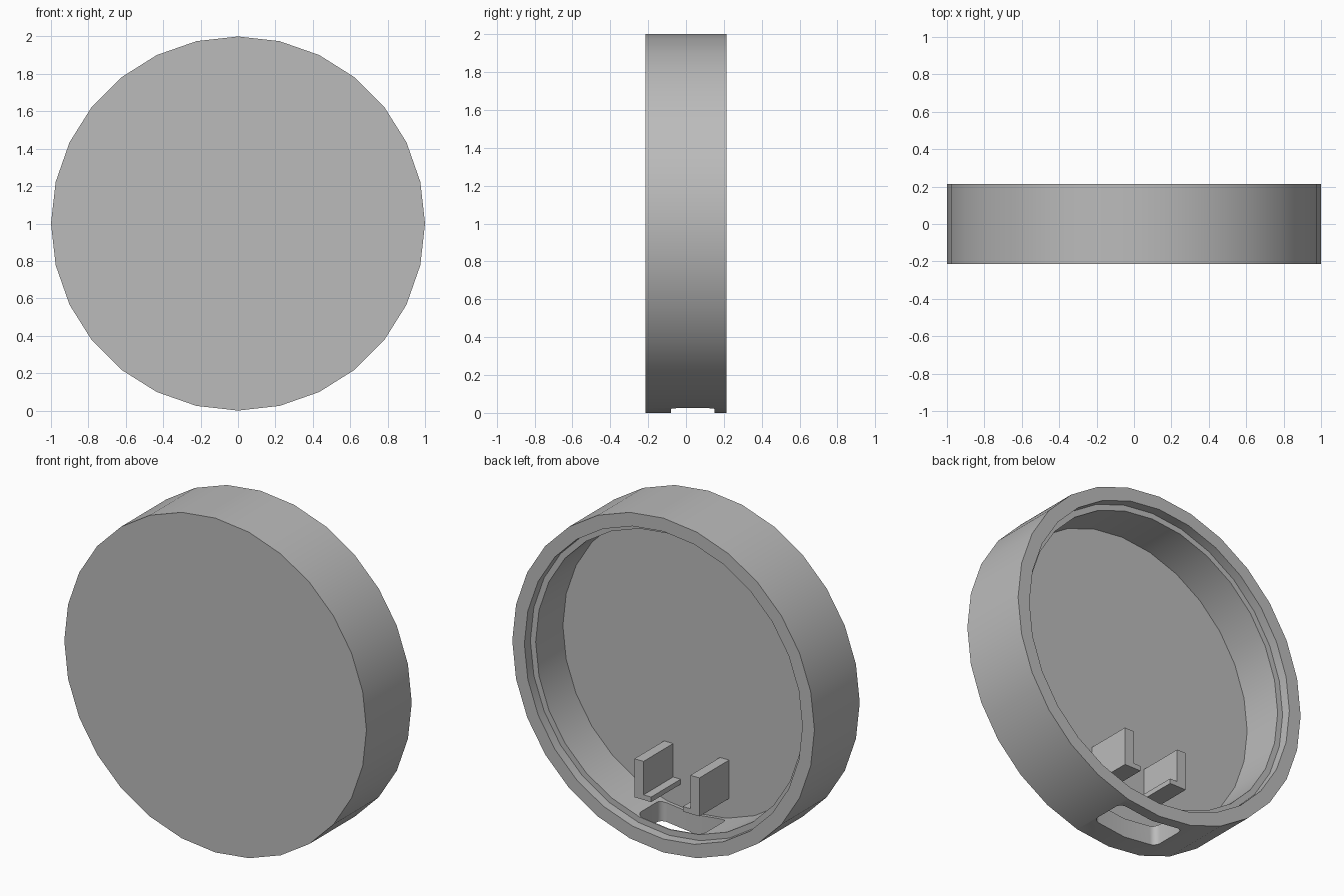
import bpy, bmesh
from math import cos, sin, pi, radians

SIDES = 28
HALF = 0.214      # half depth of the case
FLOOR = -0.10     # inside face of the closed front

cube = bpy.data.objects.get("Cube")
if cube:
    bpy.data.objects.remove(cube, do_unlink=True)

grey = bpy.data.materials.new("plain grey")
grey.use_nodes = True
colour = (0.5, 0.5, 0.5, 1)
grey.diffuse_color = colour
grey.node_tree.nodes["Principled BSDF"].inputs["Base Color"].default_value = colour


def make_object(name, bm):
    bmesh.ops.recalc_face_normals(bm, faces=bm.faces)
    mesh = bpy.data.meshes.new(name)
    bm.to_mesh(mesh)
    bm.free()
    mesh.materials.append(grey)
    obj = bpy.data.objects.new(name, mesh)
    bpy.context.collection.objects.link(obj)
    return obj


def prism(name, outline, start, end, axis):
    """Extrude a 2D outline along y or z."""
    bm = bmesh.new()
    place = (lambda a, b, t: (a, t, b)) if axis == "y" else (lambda a, b, t: (a, b, t))
    face = bm.faces.new([bm.verts.new(place(a, b, start)) for a, b in outline])
    grown = bmesh.ops.extrude_face_region(bm, geom=[face])["geom"]
    shift = place(0, 0, end - start)
    bmesh.ops.translate(bm, vec=shift, verts=[v for v in grown if isinstance(v, bmesh.types.BMVert)])
    return make_object(name, bm)


# Round case: closed front, open back with a stepped rim
profile = [(1, -HALF), (1, HALF), (0.92, HALF), (0.92, 0.157), (0.885, 0.157), (0.885, FLOOR)]
bm = bmesh.new()
rings = []
for r, y in profile:
    angles = [2 * pi * i / SIDES for i in range(SIDES)]
    rings.append([bm.verts.new((r * cos(a), y, 1 + r * sin(a))) for a in angles])
for ring, following in zip(rings, rings[1:]):
    for i in range(SIDES):
        j = (i + 1) % SIDES
        bm.faces.new((ring[i], ring[j], following[j], following[i]))
bm.faces.new(rings[0])
bm.faces.new(rings[-1])
case = make_object("round_case", bm)

# Rounded slot through the bottom wall
w, y0, y1, r = 0.22, -0.08, 0.15, 0.04
outline = []
for k, (cx, cy) in enumerate([(w - r, y1 - r), (r - w, y1 - r), (r - w, y0 + r), (w - r, y0 + r)]):
    for step in range(7):
        a = k * pi / 2 + step * pi / 12
        outline.append((cx + r * cos(a), cy + r * sin(a)))
cutter = prism("slot_cutter", outline, -0.1, 0.3, "z")
cutter.hide_render = True
cutter.hide_set(True)
slot = case.modifiers.new("slot", "BOOLEAN")
slot.operation = "DIFFERENCE"
slot.solver = "EXACT"
slot.object = cutter
bpy.context.view_layer.objects.active = case
case.select_set(True)
bpy.ops.object.modifier_apply(modifier=slot.name)
bpy.data.objects.remove(cutter, do_unlink=True)
bpy.ops.object.shade_smooth_by_angle(angle=radians(30))

# Pair of L-shaped brackets standing on the inside face
for side, name in ((1, "left_bracket"), (-1, "right_bracket")):
    ell = [(0.105, 0.26), (0.215, 0.26), (0.215, 0.49), (0.155, 0.49), (0.155, 0.29), (0.105, 0.29)]
    prism(name, [(side * x, z) for x, z in ell], FLOOR - 0.01, 0.18, "y")
